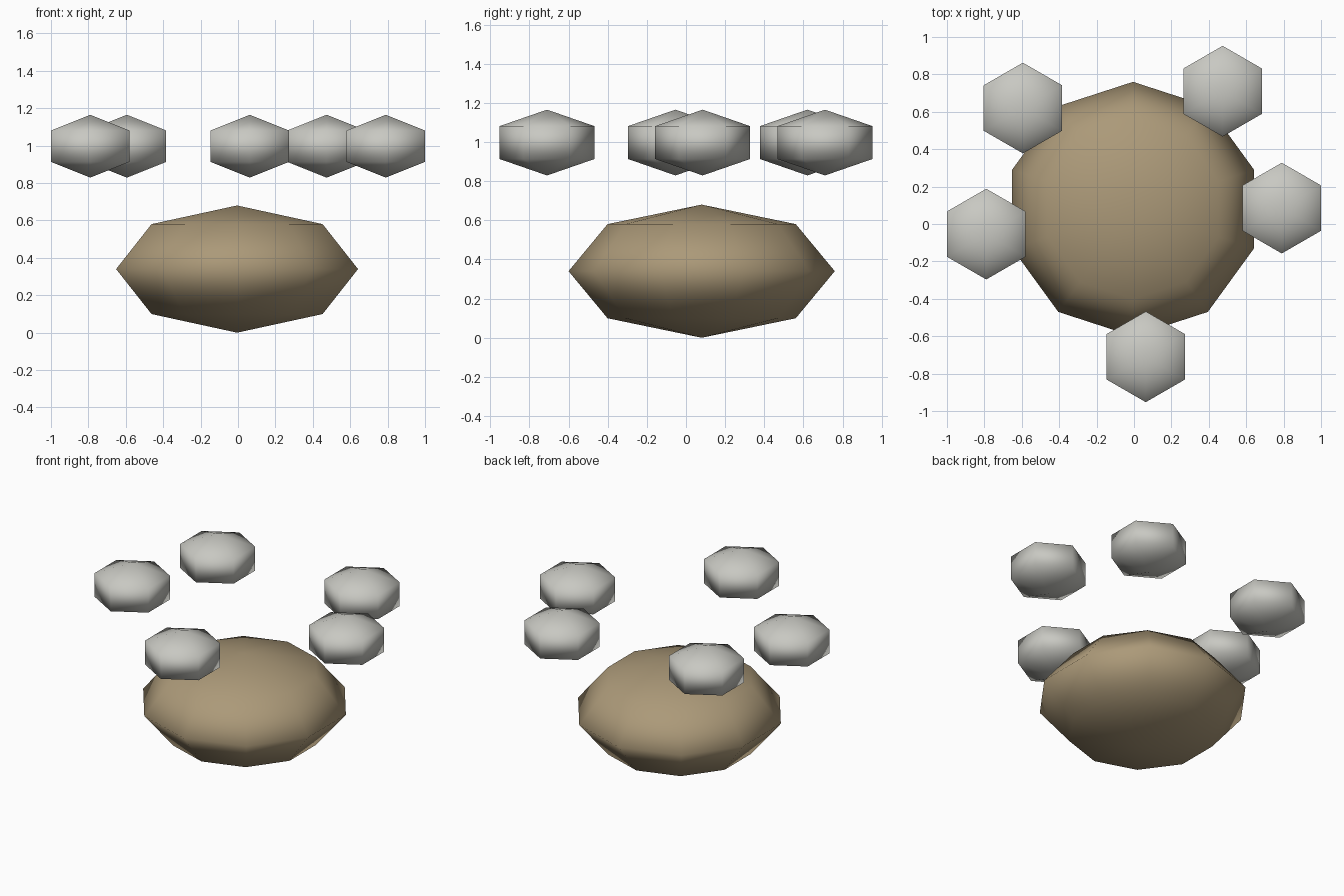
import bpy

if "Cube" in bpy.data.objects:
    bpy.data.objects.remove(bpy.data.objects["Cube"])


def material(name, color):
    m = bpy.data.materials.new(name)
    m.diffuse_color = (*color, 1.0)
    m.use_nodes = True
    m.node_tree.nodes["Principled BSDF"].inputs["Base Color"].default_value = m.diffuse_color
    return m


def stone(name, segments, rings, radius, squash, location, mat):
    """Flattened low-poly sphere with smooth shading."""
    bpy.ops.mesh.primitive_uv_sphere_add(
        segments=segments, ring_count=rings, radius=radius, location=location)
    ob = bpy.context.object
    ob.name = name
    ob.scale.z = squash
    ob.data.materials.append(mat)
    bpy.ops.object.shade_smooth()
    return ob


brown = material("sandy brown", (0.41, 0.32, 0.19))
grey = material("light grey", (0.58, 0.58, 0.54))

# Large flattened boulder
stone("boulder", 10, 4, 0.68, 0.5, (-0.005, 0.08, 0.34), brown)

# Ring of small pebbles floating above it
centers = [(0.79, 0.085), (0.474, 0.71), (-0.594, 0.62), (-0.79, -0.054), (0.063, -0.71)]
for i, (x, y) in enumerate(centers):
    stone(f"pebble_{i + 1}", 6, 3, 0.28, 0.6, (x, y, 0.997), grey)
